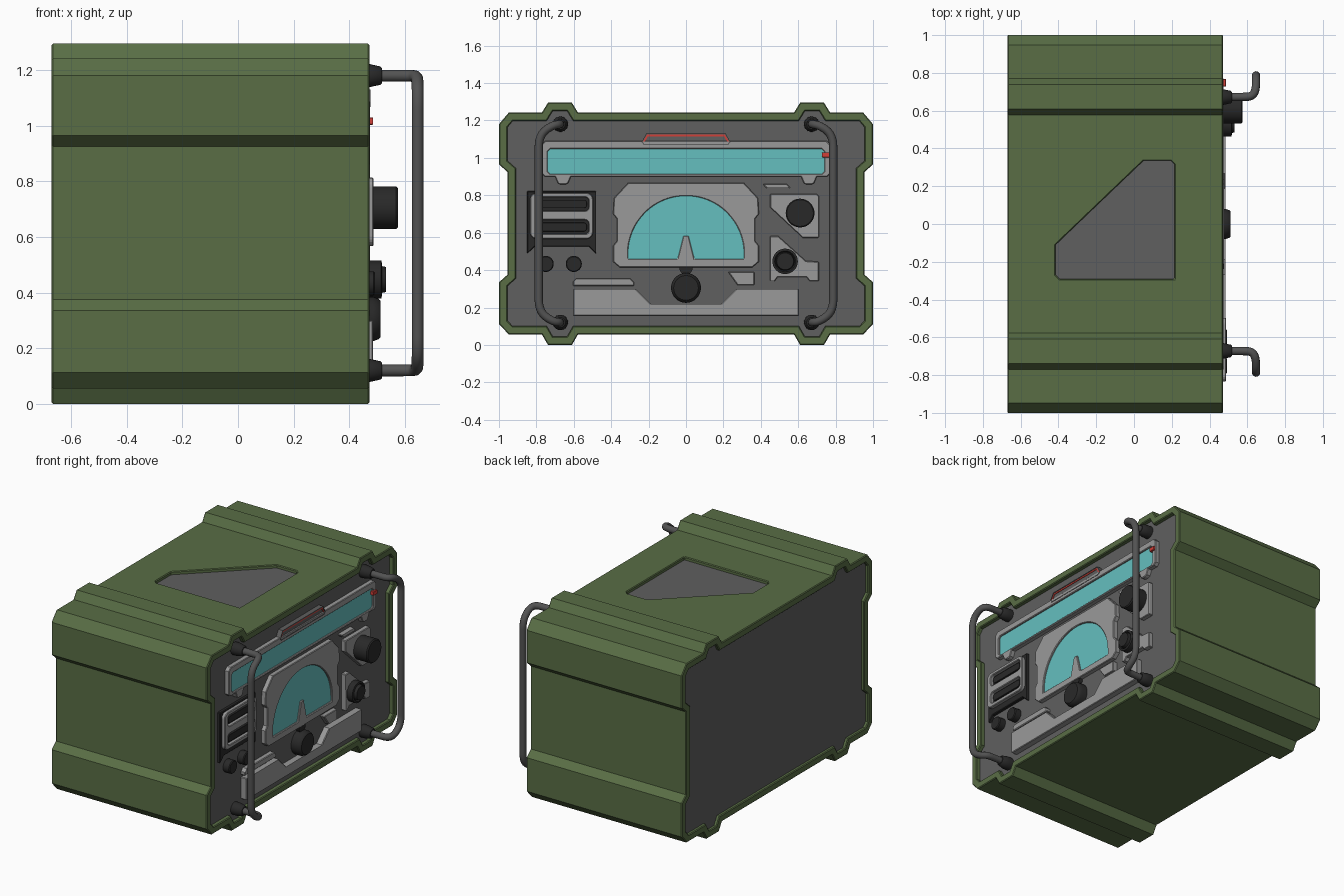
import bpy, bmesh, math
from mathutils import Vector, Matrix

if "Cube" in bpy.data.objects:
    bpy.data.objects.remove(bpy.data.objects["Cube"])


def material(name, r, g, b):
    m = bpy.data.materials.new(name)
    m.diffuse_color = (r, g, b, 1)
    m.use_nodes = True
    m.node_tree.nodes["Principled BSDF"].inputs["Base Color"].default_value = m.diffuse_color
    return m


GREEN = material("olive", 0.10, 0.155, 0.06)
PANEL = material("panel_grey", 0.115, 0.115, 0.115)
LIGHT = material("light_grey", 0.32, 0.32, 0.32)
DARK = material("dark", 0.022, 0.022, 0.022)
STEEL = material("steel", 0.085, 0.085, 0.085)
TEAL = material("teal_glass", 0.13, 0.52, 0.52)
RED = material("red", 0.65, 0.05, 0.04)

FACE = 0.445    # x of the recessed front panel
TO_X = Matrix(((0, 0, 1, 0), (1, 0, 0, 0), (0, 1, 0, 0), (0, 0, 0, 1)))  # profile (y, z), depth x


def add(name, bm, mat, bevel=0.0):
    bmesh.ops.recalc_face_normals(bm, faces=bm.faces)
    me = bpy.data.meshes.new(name)
    bm.to_mesh(me)
    bm.free()
    ob = bpy.data.objects.new(name, me)
    bpy.context.collection.objects.link(ob)
    me.materials.append(mat)
    if bevel:
        m = ob.modifiers.new("edge", 'BEVEL')
        m.width, m.segments, m.limit_method, m.angle_limit = bevel, 1, 'ANGLE', math.radians(70)
    return ob


def plate(name, loops, lo, hi, mat, bevel=0.004, to=TO_X):
    """Extrude an outline (first loop) with optional holes from lo to hi."""
    bm = bmesh.new()
    edges = []
    for loop in loops:
        vs = [bm.verts.new((a, b, lo)) for a, b in loop]
        edges += [bm.edges.new((vs[i - 1], vs[i])) for i in range(len(vs))]
    bmesh.ops.triangle_fill(bm, use_beauty=True, edges=edges)
    ext = bmesh.ops.extrude_face_region(bm, geom=bm.faces[:], use_keep_orig=True)
    bmesh.ops.translate(bm, vec=(0, 0, hi - lo),
                        verts=[g for g in ext["geom"] if isinstance(g, bmesh.types.BMVert)])
    bm.transform(to)
    return add(name, bm, mat, bevel)


def lathe(name, y, z, prof, mat, n=32):
    """Turned part about the x axis; prof is (radius, x) pairs."""
    bm = bmesh.new()
    rings = [[bm.verts.new((x, y + r * math.cos(2 * math.pi * i / n), z + r * math.sin(2 * math.pi * i / n)))
              for i in range(n)] for r, x in prof]
    for a, b in zip(rings, rings[1:]):
        for i in range(n):
            bm.faces.new((a[i - 1], a[i], b[i], b[i - 1]))
    bm.faces.new(rings[0])
    bm.faces.new(rings[-1])
    ob = add(name, bm, mat)
    bpy.context.view_layer.objects.active = ob
    ob.select_set(True)
    bpy.ops.object.shade_smooth_by_angle(angle=math.radians(35))
    ob.select_set(False)
    return ob


def mirrored(half):
    return half + [(-a, b) for a, b in reversed(half)]


def cham(y0, y1, z0, z1, c):
    return [(y0 + c, z0), (y1 - c, z0), (y1, z0 + c), (y1, z1 - c),
            (y1 - c, z1), (y0 + c, z1), (y0, z1 - c), (y0, z0 + c)]


def rounded(y0, y1, z0, z1, r, n=5):
    pts = []
    for k, (cy, cz) in enumerate(((y1 - r, z1 - r), (y0 + r, z1 - r), (y0 + r, z0 + r), (y1 - r, z0 + r))):
        for i in range(n + 1):
            a = math.pi / 2 * (k + i / n)
            pts.append((cy + r * math.cos(a), cz + r * math.sin(a)))
    return pts


def inset(pts, d):
    """Mitred inset of a clockwise outline."""
    out = []
    for i, p in enumerate(pts):
        p0, p, p1 = Vector(pts[i - 1]), Vector(p), Vector(pts[(i + 1) % len(pts)])
        e0, e1 = (p - p0).normalized(), (p1 - p).normalized()
        n0, n1 = Vector((e0.y, -e0.x)), Vector((e1.y, -e1.x))
        out.append(tuple(p + (n0 + n1) * d / (1 + n0.dot(n1))))
    return out


# Case: ribbed shell with a grey core recessed at both ends
outline = mirrored([(0.578, 1.243), (0.61, 1.295), (0.738, 1.295), (0.77, 1.243), (0.947, 1.243),
                    (1.0, 1.18), (1.0, 0.965), (0.955, 0.925), (0.955, 0.375), (1.0, 0.335),
                    (1.0, 0.112), (0.947, 0.055), (0.77, 0.055), (0.738, 0), (0.61, 0), (0.578, 0.055)])
shell = plate("case_shell", [outline, inset(outline, 0.045)], -0.67, 0.472, GREEN, 0)
plate("case_core", [inset(outline, 0.043)], -0.65, FACE, PANEL, 0)

# Recessed plate in the top of the case
top = [(0.05, 0.335), (0.195, 0.335), (0.215, 0.315), (0.215, -0.29), (-0.395, -0.29), (-0.415, -0.27), (-0.415, -0.11)]
cutter = plate("top_recess_cutter", [top], 1.15, 1.4, PANEL, 0, Matrix.Identity(4))
cutter.hide_render = True
cutter.hide_viewport = False
cutter.display_type = 'WIRE'
cut = shell.modifiers.new("recess", 'BOOLEAN')
cut.operation, cut.object, cut.solver = 'DIFFERENCE', cutter, 'EXACT'
rim = shell.modifiers.new("rim", 'BEVEL')
rim.width, rim.segments, rim.limit_method, rim.angle_limit = 0.006, 1, 'ANGLE', math.radians(70)
plate("top_recess_plate", [top], 1.18, 1.222, PANEL, 0, Matrix.Identity(4))

# Long display with frame, glass, marker and red latch
tab = [(0.615, 0.90), (0.63, 0.865), (0.645, 0.857), (0.67, 0.857), (0.685, 0.865), (0.70, 0.90)]
frame = mirrored(tab + [(0.755, 0.90), (0.772, 0.917), (0.772, 1.07), (0.752, 1.09)])
glass = cham(-0.74, 0.74, 0.915, 1.048, 0.014)
plate("display_frame", [frame, glass], 0.43, 0.475, LIGHT)
plate("display_glass", [glass], 0.43, 0.464, TEAL, 0)
plate("display_marker", [cham(0.728, 0.768, 1.003, 1.03, 0.003)], 0.44, 0.486, RED, 0.002)
latch = mirrored([(0.212, 1.13), (0.238, 1.085), (0.225, 1.068)])
plate("latch_rim", [latch, inset(latch, 0.006)], 0.43, 0.477, PANEL, 0)
plate("latch_band", [inset(latch, 0.005), inset(latch, 0.015)], 0.43, 0.474, RED, 0)
plate("latch_core", [inset(latch, 0.014)], 0.43, 0.470, PANEL, 0)

# Half-round dial
dial = mirrored([(0.31, 0.866), (0.385, 0.785), (0.39, 0.70), (0.37, 0.675), (0.37, 0.555),
                 (0.39, 0.53), (0.39, 0.445), (0.355, 0.415)])
arc = [(0.31 * math.cos(math.pi * i / 32), 0.487 + 0.31 * math.sin(math.pi * i / 32)) for i in range(33)]
arc += [(-0.31, 0.46), (-0.045, 0.46), (-0.014, 0.583), (0.014, 0.583), (0.045, 0.46), (0.31, 0.46)]
plate("dial_frame", [dial, arc], 0.43, 0.475, LIGHT)
plate("dial_glass", [arc], 0.43, 0.464, TEAL, 0)
lathe("dial_stop", 0, 0.41, [(0.035, 0.43), (0.035, 0.472)], DARK, 20)

# Grille on the left of the panel
plate("grille_base", [[(-0.85, 0.823), (-0.48, 0.823), (-0.48, 0.487), (-0.52, 0.525),
                       (-0.81, 0.525), (-0.85, 0.487)]], 0.43, 0.465, DARK)
slots = [(0.717, 0.79), (0.593, 0.668)]
plate("grille_frame", [rounded(-0.834, -0.497, 0.567, 0.813, 0.035)] +
      [rounded(-0.80, -0.52, a, b, 0.02) for a, b in slots], 0.45, 0.488, LIGHT)
for i, (a, b) in enumerate(slots):
    plate(f"grille_bar_{i + 1}", [rounded(-0.785, -0.53, a + 0.014, b - 0.014, 0.018)], 0.45, 0.48, DARK)

# Raised trim plates
plate("lower_plate", [mirrored([(0.187, 0.22), (0.267, 0.30), (0.604, 0.30), (0.604, 0.155)])], 0.43, 0.485, LIGHT)
trims = {
    "left_strip": [(-0.604, 0.315), (-0.278, 0.315), (-0.278, 0.335), (-0.30, 0.356), (-0.585, 0.356), (-0.604, 0.337)],
    "upper_knob_plate": [(0.45, 0.807), (0.70, 0.807), (0.71, 0.797), (0.71, 0.572), (0.625, 0.572), (0.45, 0.735)],
    "lower_knob_plate": [(0.45, 0.583), (0.492, 0.583), (0.64, 0.45), (0.71, 0.445), (0.71, 0.342),
                         (0.66, 0.342), (0.645, 0.362), (0.49, 0.362), (0.475, 0.342), (0.45, 0.342)],
    "upper_strip": [(0.41, 0.86), (0.54, 0.86), (0.56, 0.838), (0.43, 0.838)],
    "small_wedge": [(0.225, 0.39), (0.365, 0.39), (0.365, 0.32), (0.275, 0.32)],
}
for name, pts in trims.items():
    plate(name, [pts], 0.43, 0.475, LIGHT)

# Knobs
for name, y, z, prof in (
        ("large_knob", 0.61, 0.705, [(0.077, 0.43), (0.077, 0.568), (0.071, 0.575)]),
        ("tuning_knob", 0.53, 0.447, [(0.068, 0.43), (0.068, 0.515), (0.056, 0.518), (0.05, 0.508), (0.045, 0.532)]),
        ("centre_knob", 0, 0.305, [(0.08, 0.43), (0.08, 0.485), (0.073, 0.505), (0.066, 0.512)]),
        ("small_knob_left", -0.75, 0.433, [(0.043, 0.43), (0.043, 0.487), (0.038, 0.492)]),
        ("small_knob_right", -0.60, 0.433, [(0.043, 0.43), (0.043, 0.487), (0.038, 0.492)])):
    lathe(name, y, z, prof, DARK)

# Two tubular handles with tapered mounting bosses
half = [(0.45, 0.672, 1.18), (0.57, 0.672, 1.18), (0.625, 0.675, 1.18), (0.645, 0.71, 1.175),
        (0.646, 0.765, 1.14), (0.646, 0.787, 1.09), (0.646, 0.787, 1.03)]
path = half + [(x, y, 1.3 - z) for x, y, z in reversed(half)]
for side, label in ((-1, "left"), (1, "right")):
    cu = bpy.data.curves.new(label + "_handle", 'CURVE')
    cu.dimensions = '3D'
    cu.bevel_depth, cu.bevel_resolution, cu.resolution_u, cu.use_fill_caps = 0.022, 3, 6, True
    sp = cu.splines.new('NURBS')
    sp.points.add(len(path) - 1)
    for p, (x, y, z) in zip(sp.points, path):
        p.co = (x, y * side, z, 1)
    sp.order_u, sp.use_endpoint_u = 3, True
    cu.materials.append(STEEL)
    bpy.context.collection.objects.link(bpy.data.objects.new(label + "_handle", cu))
    for z, pos in ((1.18, "upper"), (0.12, "lower")):
        lathe(f"{label}_{pos}_boss", 0.672 * side, z,
              [(0.041, 0.43), (0.041, 0.475), (0.033, 0.512), (0.027, 0.518)], DARK, 24)
